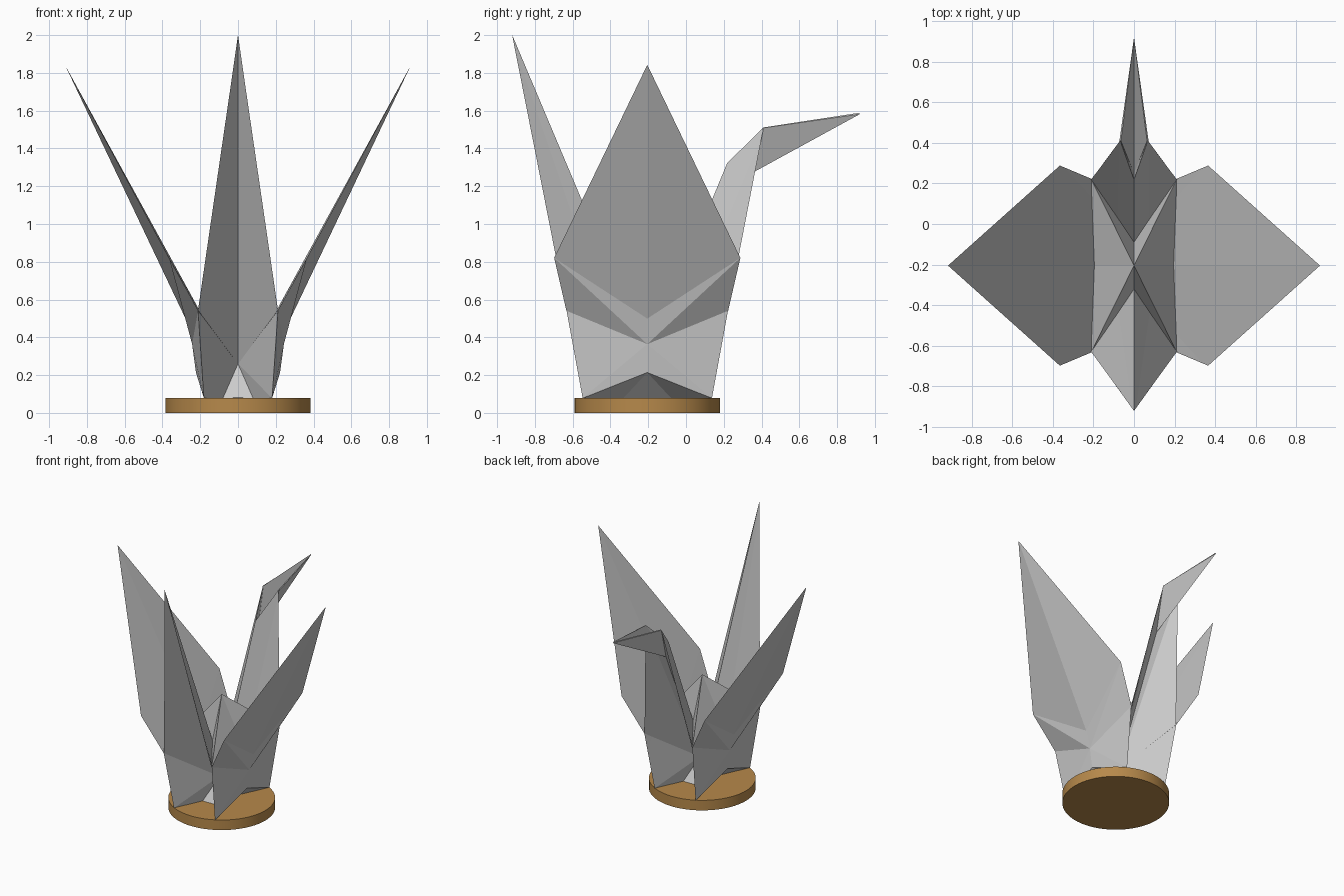
import bpy, bmesh
from mathutils import Vector

if "Cube" in bpy.data.objects:
    bpy.data.objects.remove(bpy.data.objects["Cube"])

CY = -0.205  # front/back symmetry plane of the folded body

# Key fold points on the +x, -y quarter
P = {
    'wing_tip': (0.915, CY, 1.84),
    'wing_corner': (0.365, -0.695, 0.82),
    'wing_root': (0.195, CY, 0.52),
    'wing_under': (0.275, CY, 0.50),
    'shoulder': (0.21, -0.63, 0.54),
    'waist': (0.24, CY, 0.365),
    'hem': (0.22, CY, 0.215),
    'foot': (0.18, -0.545, 0.08),
    'pad': (0.08, -0.33, 0.08),
    'pad_front': (0, -0.33, 0.08),
    'pad_side': (0.08, CY, 0.08),
    'crotch': (0, -0.23, 0.26),
    'peak': (0, CY, 0.90),
    'ridge': (0, -0.32, 0.57),
    'tail_tip': (0, -0.92, 2.0),
    # neck and head, given directly on the +y side
    'jaw': (0.068, 0.41, 1.51),
    'nape': (0, 0.22, 1.32),
    'throat': (0, 0.25, 1.22),
    'beak': (0, 0.918, 1.585),
}


def back(name):
    x, y, z = P[name]
    return (x, 2 * CY - y, z)


for n in ('shoulder', 'ridge', 'crotch'):
    P['back_' + n] = back(n)


def folded(name, faces, both_ends=False, thickness=0.006):
    """Paper panels mirrored in x, and optionally front to back."""
    bm = bmesh.new()
    for sx in (1, -1):
        for end in ((0, 1) if both_ends else (0,)):
            for f in faces:
                pts = [Vector(back(n) if end else P[n]) for n in f.split()]
                for p in pts:
                    p.x *= sx
                bm.faces.new([bm.verts.new(p) for p in pts])
    bmesh.ops.remove_doubles(bm, verts=bm.verts, dist=1e-4)
    bmesh.ops.recalc_face_normals(bm, faces=bm.faces)
    me = bpy.data.meshes.new(name)
    bm.to_mesh(me)
    bm.free()
    ob = bpy.data.objects.new(name, me)
    bpy.context.collection.objects.link(ob)
    if thickness:
        mod = ob.modifiers.new('paper', 'SOLIDIFY')
        mod.thickness = thickness
        mod.offset = 0
    return ob


# Wings: upper skin and creased lower skin
folded('wings', [
    'wing_tip wing_corner wing_root',
    'wing_corner shoulder wing_root',
    'wing_tip wing_under wing_corner',
    'wing_under waist wing_corner',
    'wing_corner waist shoulder',
], both_ends=True)

# Body: hump on top, side walls, pleated underside
folded('body', [
    'peak shoulder wing_root',
    'peak ridge shoulder',
    'shoulder waist foot',
    'waist hem foot',
    'hem pad foot',
    'hem pad_side pad',
    'crotch foot pad',
    'crotch pad pad_front',
    'crotch shoulder foot',
], both_ends=True)

# Tail: V-shaped spike, open towards the front
folded('tail', [
    'tail_tip ridge shoulder',
    'tail_tip shoulder crotch',
])

# Neck: the same spike cut short at the head fold
folded('neck', [
    'jaw nape back_ridge back_shoulder',
    'jaw back_shoulder back_crotch',
    'jaw back_crotch throat',
    'jaw throat nape',
])

# Head: folded forward with its crease underneath
folded('head', ['jaw throat beak'], thickness=0.008)

# Round wooden base
bpy.ops.mesh.primitive_cylinder_add(vertices=64, radius=0.385, depth=0.08,
                                    location=(0, CY, 0.04))
base = bpy.context.object
base.name = 'base'
bpy.ops.object.shade_smooth_by_angle()
wood = bpy.data.materials.new('wood')
wood.diffuse_color = (0.47, 0.25, 0.07, 1)
wood.use_nodes = True
wood.node_tree.nodes["Principled BSDF"].inputs["Base Color"].default_value = wood.diffuse_color
base.data.materials.append(wood)
